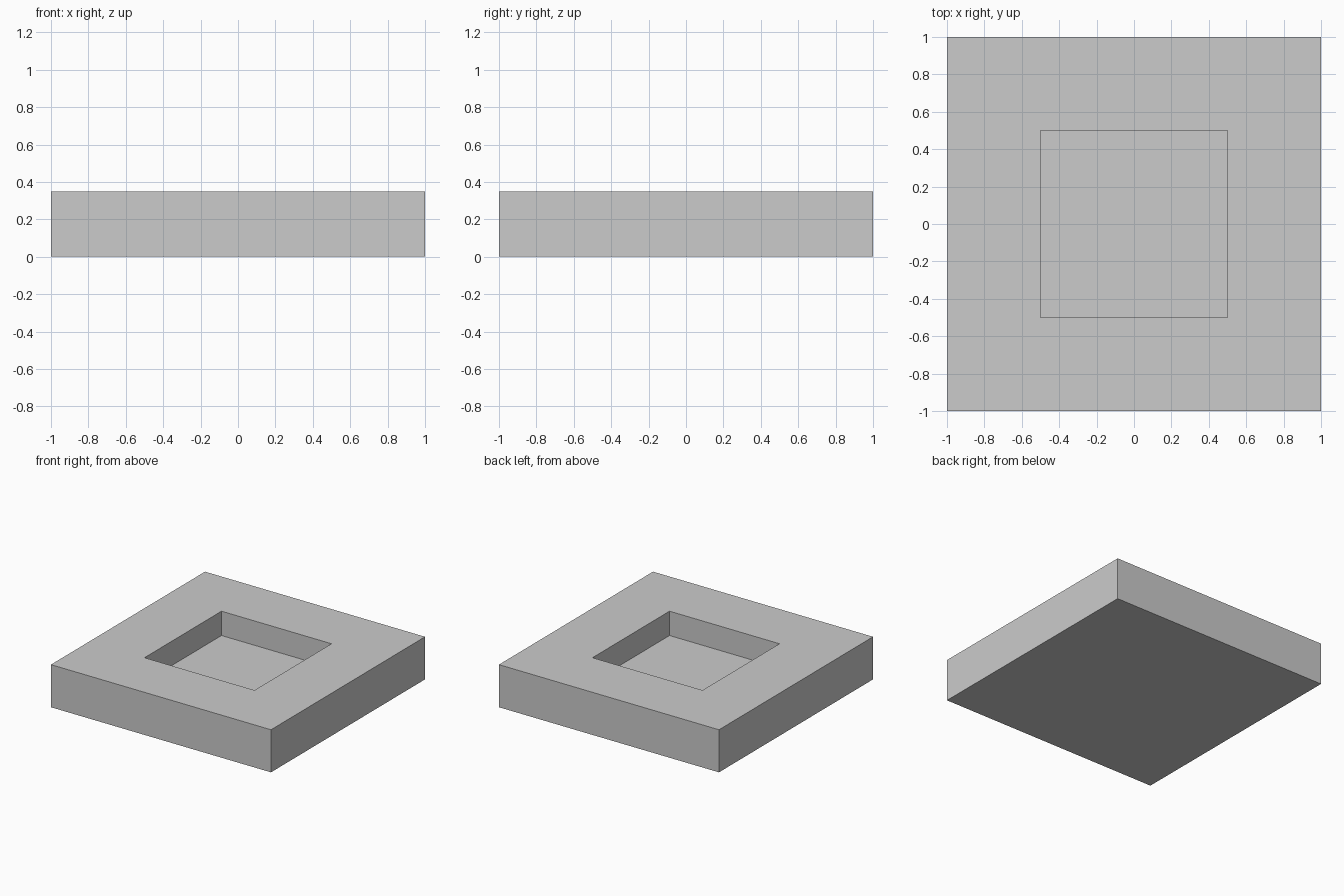
import bpy
import bmesh
from mathutils import Matrix, Vector

if "Cube" in bpy.data.objects:
    bpy.data.objects.remove(bpy.data.objects["Cube"])

SIZE, HEIGHT = 2.0, 0.35
RIM, DEPTH = 0.5, 0.2

# Square slab standing on the ground
bm = bmesh.new()
bmesh.ops.create_cube(
    bm, size=1.0,
    matrix=Matrix.Translation((0, 0, HEIGHT / 2)) @ Matrix.Diagonal((SIZE, SIZE, HEIGHT, 1)))

# Square pocket sunk into the top: inset the top face, then extrude it down
top = max(bm.faces, key=lambda f: f.calc_center_median().z)
bmesh.ops.inset_region(bm, faces=[top], thickness=RIM, use_even_offset=True)
floor = bmesh.ops.extrude_discrete_faces(bm, faces=[top])["faces"][0]
bmesh.ops.translate(bm, verts=floor.verts, vec=Vector((0, 0, -DEPTH)))
bmesh.ops.recalc_face_normals(bm, faces=bm.faces)

mesh = bpy.data.meshes.new("recessed_plate")
bm.to_mesh(mesh)
bm.free()
plate = bpy.data.objects.new("recessed_plate", mesh)
bpy.context.collection.objects.link(plate)
